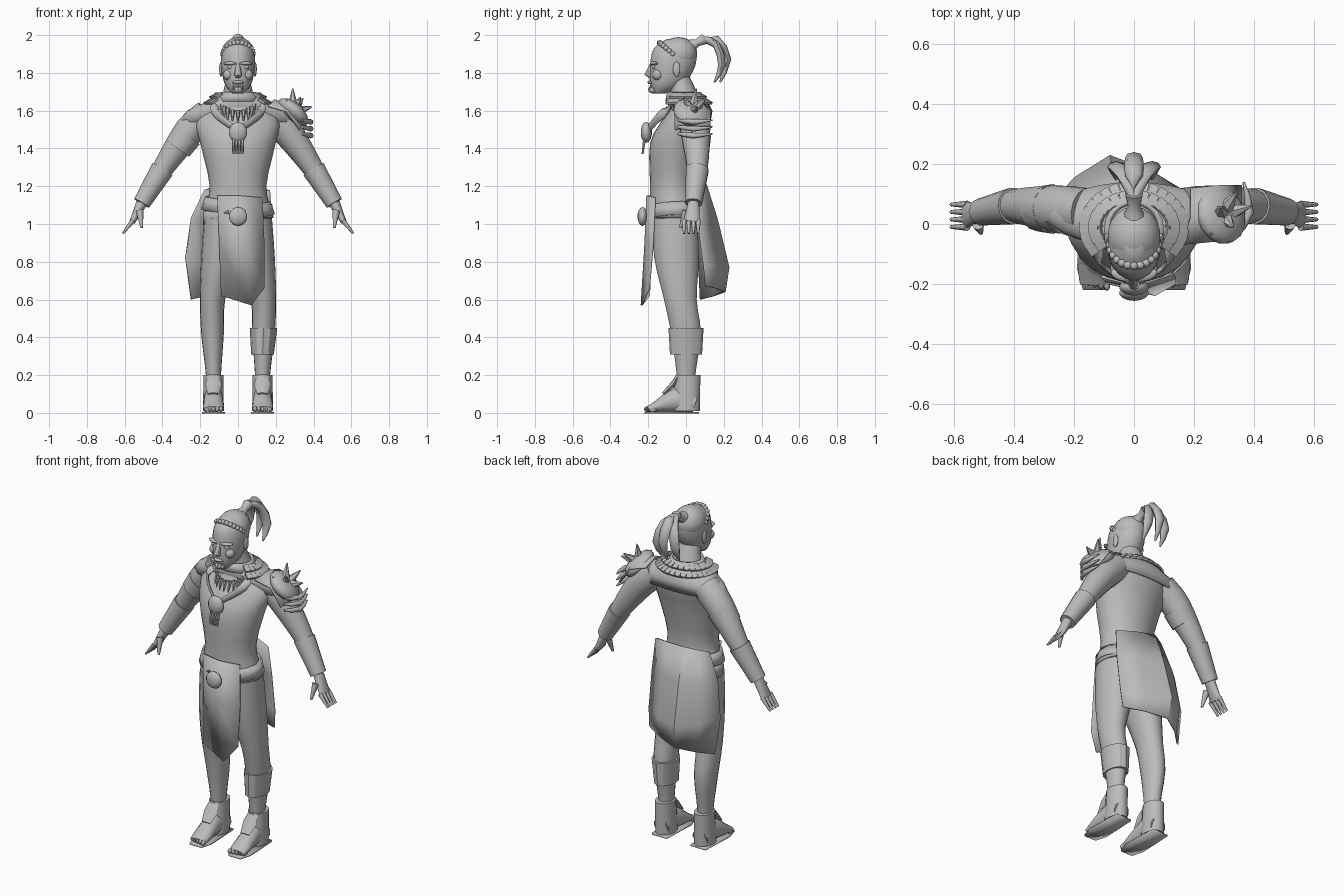
import bpy
import bmesh
from math import cos, sin, pi, radians
from mathutils import Vector, Matrix

cube = bpy.data.objects.get("Cube")
if cube:
    bpy.data.objects.remove(cube)

shade = (0.5, 0.5, 0.5, 1)
grey = bpy.data.materials.new("clay_grey")
grey.use_nodes = True
grey.diffuse_color = shade
grey.node_tree.nodes["Principled BSDF"].inputs["Base Color"].default_value = shade


def finish(name, bm, thickness=0, crease=60):
    bmesh.ops.recalc_face_normals(bm, faces=bm.faces)
    mesh = bpy.data.meshes.new(name)
    bm.to_mesh(mesh)
    bm.free()
    obj = bpy.data.objects.new(name, mesh)
    bpy.context.collection.objects.link(obj)
    mesh.materials.append(grey)
    if thickness:
        obj.modifiers.new("thickness", "SOLIDIFY").thickness = thickness
    bpy.ops.object.select_all(action="DESELECT")
    obj.select_set(True)
    bpy.context.view_layer.objects.active = obj
    bpy.ops.object.shade_smooth_by_angle(angle=radians(crease))
    return obj


def spline(rows, steps):
    """Smooth curve through rows of numbers."""
    result = []
    for i in range(len(rows) - 1):
        start, end = rows[i], rows[i + 1]
        leave = (end - rows[max(i - 1, 0)]) / 2
        arrive = (rows[min(i + 2, len(rows) - 1)] - start) / 2
        gap = end - start
        for step in range(steps):
            t = step / steps
            result.append(start + t * (leave + t * (3 * gap - 2 * leave - arrive
                                                    + t * (leave + arrive - 2 * gap))))
    return result + [rows[-1]]


def bridge(bm, rows, closed):
    for low, high in zip(rows, rows[1:]):
        count = len(low)
        for k in range(count if closed else count - 1):
            n = (k + 1) % count
            bm.faces.new((low[k], low[n], high[n], high[k]))


def loft(name, rings, side=1, sides=14, steps=1, level=False, depth=(0, 1, 0), cap=True, **look):
    """Skin rings (x, y, z, half width, optional half depth) along a path."""
    bm = bmesh.new()
    rings = spline([Vector((*r, r[3])[:5]) for r in rings], steps)
    centres = [Vector((r[0] * side, r[1], r[2])) for r in rings]
    loops = []
    for i, ring in enumerate(rings):
        along = centres[min(i + 1, len(rings) - 1)] - centres[max(i - 1, 0)]
        along = Vector((0, 0, 1)) if level else along.normalized()
        deep = Vector(depth)
        deep = (deep - along * deep.dot(along)).normalized()
        wide = along.cross(deep)
        turns = [2 * pi * k / sides for k in range(sides)]
        loops.append([bm.verts.new(centres[i] + wide * ring[3] * cos(a) + deep * ring[4] * sin(a))
                      for a in turns])
    bridge(bm, loops, True)
    if cap:
        bm.faces.new(loops[0])
        bm.faces.new(loops[-1])
    return finish(name, bm, **look)


def column(name, rings, **options):
    return loft(name, rings, level=True, **options)


def blob(name, place, size, turn=(0, 0, 0), segments=14):
    bm = bmesh.new()
    bmesh.ops.create_uvsphere(bm, u_segments=segments, v_segments=segments // 2, radius=1)
    obj = finish(name, bm)
    obj.location, obj.scale, obj.rotation_euler = place, size, turn
    return obj


def spike(name, base, tip, radius, end=0.003):
    return loft(name, [(*base, radius), (*tip, end)], sides=6, crease=30)


def panel(name, rows, steps=1, crease=40):
    """Thin sheet through rows of points."""
    bm = bmesh.new()
    rows = [spline([Vector(p) for p in row], steps) for row in rows]
    bridge(bm, [[bm.verts.new(p) for p in row] for row in rows], False)
    return finish(name, bm, thickness=0.01, crease=crease)


# Torso and neck
column("torso", [(0, -.06, .9, .16, .11), (0, -.06, 1.05, .18, .13), (0, -.07, 1.2, .15, .12),
                 (0, -.05, 1.43, .2, .14), (0, 0, 1.56, .22, .12), (0, 0, 1.65, .1, .08),
                 (0, -.04, 1.78, .06)], sides=24, steps=3)

# Head and face
column("head", [(0, -.14, 1.69, .03), (0, -.1, 1.74, .07, .09), (0, -.07, 1.84, .09, .12),
                (0, -.06, 1.93, .08, .11), (0, -.05, 1.98, .03, .05)], sides=20, steps=3)
column("nose", [(0, -.18, 1.85, .01), (0, -.2, 1.79, .02), (0, -.18, 1.77, .01)], sides=8)
blob("lips", (0, -.185, 1.75), (.03, .02, .01))
blob("chin", (0, -.17, 1.71), (.03, .03, .02))
for x in (-.02, 0, .02):
    spike("chin_bead", (x, -.18, 1.74), (x, -.2, 1.71), .008)
for side in (-1, 1):
    blob("brow", (side * .04, -.17, 1.85), (.04, .02, .01), (0, 0, side * .3))
    blob("eyelid", (side * .04, -.17, 1.83), (.02, .01, .01))
    blob("cheek", (side * .05, -.15, 1.79), (.03, .03, .03))
    blob("ear", (side * .09, -.05, 1.82), (.01, .02, .04))

# Hair cap, braid and ponytail
blob("hair_cap", (0, -.04, 1.9), (.09, .1, .09), segments=18)
bm = bmesh.new()
for k in range(13):
    a = pi * k / 12
    spot = Vector((.08 * cos(a), -.07 - .07 * sin(a), 1.9 + .06 * sin(a)))
    bmesh.ops.create_icosphere(bm, subdivisions=1, radius=.016, matrix=Matrix.Translation(spot))
finish("hair_braid", bm)
loft("hair_tie", [(0, .02, 1.94, .04), (0, .06, 1.96, .02), (0, .1, 1.98, .03)])
for spread in (-1, 0, 1):
    x, inward = spread * .06, abs(spread) * .03
    loft("ponytail", [(0, .08, 1.98, .015), (x / 2, .16, 1.98 - inward, .03, .02),
                      (x, .22 - inward, 1.87 - inward, .03, .02), (x, .18 - inward, 1.75, .005)],
         sides=8, steps=2)

# Mirrored limbs
elbow, wrist, knuckle = (.4, .06, 1.29), (.51, .04, 1.11), (.56, .03, 1.01)
for side, label in ((1, "left_"), (-1, "right_")):
    loft(label + "arm", [(.16, .04, 1.58, .08), (.26, .05, 1.49, .08), (*elbow, .055), (*wrist, .03)],
         side, steps=3)
    loft(label + "bracer", [(*elbow, .062), (*wrist, .046)], side, crease=30)
    loft(label + "palm", [(*wrist, .03), (*knuckle, .015, .045)], side, steps=2)
    for k in range(4):
        y = .025 * k - .01
        loft(label + "finger", [(.555, y, 1.02, .013), (.61, y, .95, .006)], side, sides=8)
    loft(label + "thumb", [(.52, 0, 1.07, .02), (.51, -.03, .98, .007)], side, sides=8)
    column(label + "leg", [(.09, -.06, 1.03, .09, .12), (.1, -.05, .82, .095, .12),
                           (.135, -.03, .6, .067, .088), (.135, 0, .42, .06, .08),
                           (.13, 0, .2, .04, .05), (.13, 0, .1, .04, .05)],
           side=side, sides=18, steps=3)

    # Open-toed boot
    column(label + "boot_shaft", [(.13, 0, .01, .055, .075), (.13, .01, .2, .053, .068)], side=side)
    loft(label + "boot_foot", [(.13, .05, .05, .05), (.13, -.04, .07, .05, .07),
                               (.13, -.15, .035, .056, .033), (.13, -.2, .02, .05, .016)],
         side, depth=(0, 0, 1), steps=2)
    loft(label + "boot_flap", [(.13, -.04, .2, .03, .01), (.13, -.07, .15, .045, .015),
                               (.13, -.12, .1, .03, .01)], side, sides=8)
    panel(label + "sole", [[(side * inner, y, .006), (side * outer, y, .006)]
                           for inner, outer, y in ((.08, .18, .07), (.07, .19, -.15), (.09, .17, -.22))])
    for k in range(5):
        blob(label + "toe", (side * (.09 + .02 * k), .006 * k - .2, .02), (.012, .024, .017), segments=8)

# Greave on the left shin, band on the right arm
column("left_greave", [(.13, 0, .31, .06, .085), (.135, 0, .45, .073, .093)], sides=12, crease=30)
loft("right_armband", [(.27, .05, 1.47, .083), (.32, .05, 1.4, .075)], side=-1, sides=12, crease=30)

# Shoulder mantle and collar
column("mantle", [(0, 0, 1.69, .09, .08), (0, .01, 1.64, .18, .11), (0, .03, 1.6, .27, .11),
                  (0, .03, 1.54, .31, .1)], sides=28, cap=False, thickness=.012)
column("collar", [(0, -.01, 1.65, .12, .1), (0, -.01, 1.7, .09)], sides=20, cap=False, thickness=.015)
bm = bmesh.new()
for row in range(2):
    count = 19 + 4 * row
    for k in range(count):
        a = radians(250 * k / (count - 1) - 35)
        spot = Vector(((.13 + .03 * row) * cos(a), (.1 + .03 * row) * sin(a) - .01, 1.68 - .03 * row))
        place = Matrix.Translation(spot) @ Matrix.Rotation(a, 4, "Z") @ Matrix.Rotation(.5, 4, "Y")
        plate = Matrix.Diagonal((.045, .03, .012, 1))
        bmesh.ops.create_cube(bm, size=1, matrix=place @ plate)
finish("collar_plates", bm, crease=30)

# Necklace straps, teeth and pendant
for side in (-1, 1):
    loft("neck_strap", [(.11, 0, 1.68, .022, .008), (.12, -.12, 1.59, .024, .008),
                        (.01, -.2, 1.5, .016, .008)], side, sides=8, steps=4, depth=(0, 1, .6))
for k in range(9):
    a = pi * (k + .5) / 9
    base = Vector((.085 * cos(a), -.07 - .05 * sin(a), 1.64 - .04 * sin(a)))
    spike("necklace_tooth", base, base + Vector((0, -.02, -.06)), .013)
blob("pendant", (0, -.21, 1.485), (.05, .03, .055))
for k in range(4):
    x = .016 * k - .024
    spike("pendant_fringe", (x, -.22, 1.45), (x, -.23, 1.37), .009, end=.006)

# Spiked armour on the left shoulder
crown = Vector((.29, .03, 1.59))
blob("shoulder_skull", crown, (.1, .1, .05), (0, .75, .35))
panel("shoulder_plate", [[(x, y - .09, z - .03), (x + .03, y, z), (x + .03, y + .1, z - .03)]
                         for x, y, z in ((.16, .02, 1.66), (.26, .03, 1.63), (.33, .03, 1.53))])
for x, y, z, reach in ((0, .2, 1, .13), (.5, -.5, 1, .1), (.5, .7, .7, .12), (1, .3, .3, .11), (-.4, -.8, .8, .1)):
    aim = Vector((x, y, z)).normalized()
    spike("shoulder_spike", crown + aim * .03, crown + aim * reach, .03)
for k in range(3):
    z = 1.55 - .036 * k
    loft("shoulder_claw", [(.34, -.04, z, .008), (.385, .04, z - .01, .015), (.365, .14, z, .004)],
         sides=8, steps=2, depth=(0, 0, 1))

# Crossed belts and buckle
for tilt, z in ((.12, 1.09), (-.14, 1.06)):
    belt = column("belt", [(0, 0, -.035, .193, .145), (0, 0, .035, .18, .137)],
                  sides=24, cap=False, thickness=.012)
    belt.location, belt.rotation_euler = (0, -.06, z), (.05, tilt, 0)
blob("buckle", (0, -.23, 1.04), (.05, .027, .05))

# Loincloth and rear skirt
panel("front_cloth", [[(-.11, -.18, 1.15), (.01, -.21, 1.15), (.13, -.17, 1.14)],
                      [(-.1, -.19, .9), (.02, -.22, .9), (.14, -.18, .9)],
                      [(-.09, -.2, .62), (.07, -.24, .57), (.14, -.2, .66)]], crease=60)
panel("rear_skirt", [[(-.18, .03, 1.18), (-.06, .11, 1.21), (.17, .05, 1.18)],
                     [(-.25, .05, 1.03), (-.07, .17, 1.02), (.18, .07, 1)],
                     [(-.28, .07, .82), (-.08, .23, .77), (.18, .1, .78)],
                     [(-.25, .08, .6), (-.07, .21, .64), (.17, .11, .67)]], steps=2, crease=30)
